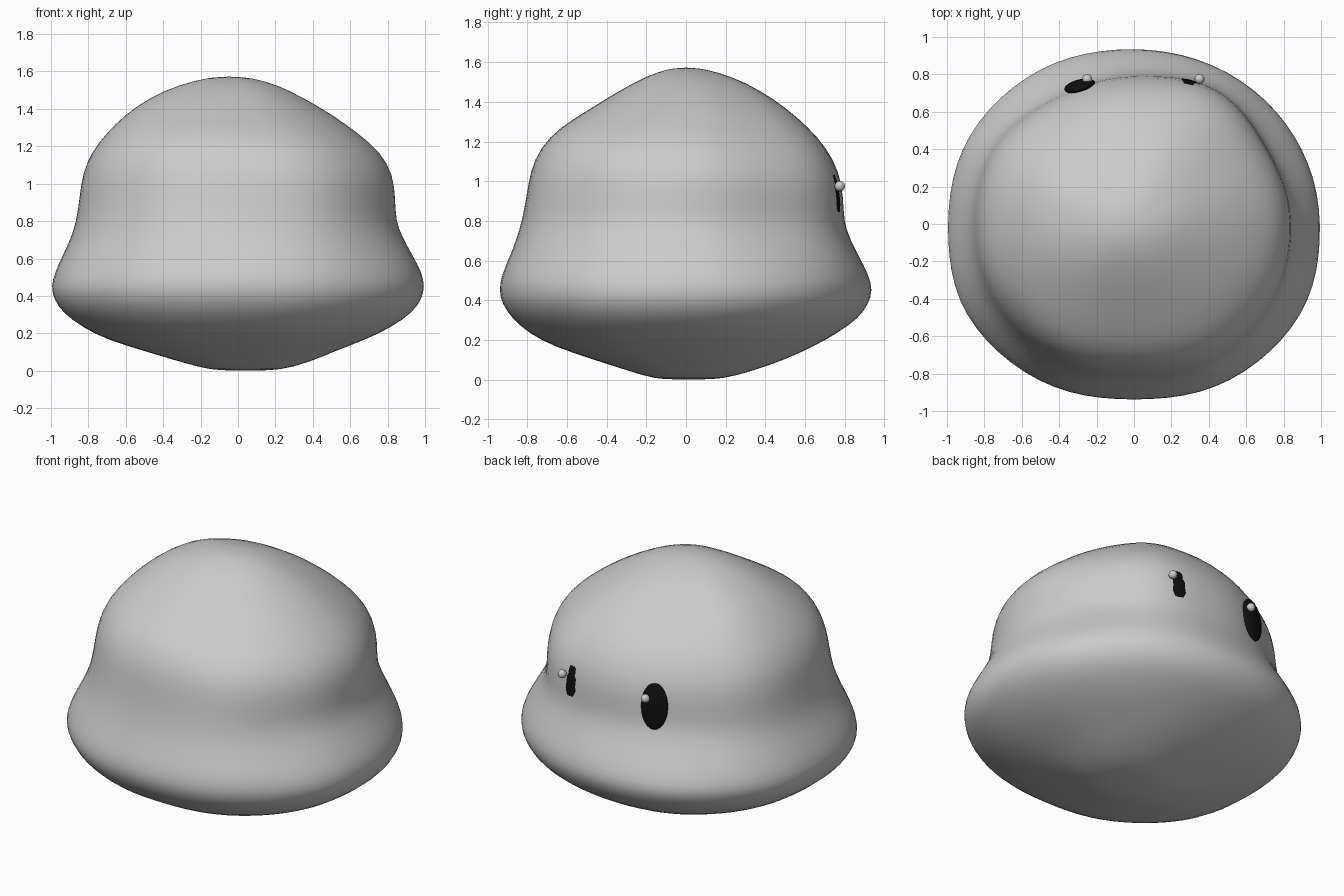
import bpy, bmesh, math

if "Cube" in bpy.data.objects:
    bpy.data.objects.remove(bpy.data.objects["Cube"])

# Height, then left / right / front / back extents of the blob
ROWS = [
    (0.003, -0.15, 0.23, -0.16, 0.19),
    (0.045, -0.30, 0.38, -0.29, 0.34),
    (0.105, -0.50, 0.52, -0.48, 0.51),
    (0.165, -0.70, 0.68, -0.66, 0.64),
    (0.23, -0.83, 0.82, -0.79, 0.76),
    (0.31, -0.94, 0.935, -0.88, 0.875),
    (0.38, -0.985, 0.985, -0.927, 0.922),
    (0.45, -1.003, 1.003, -0.946, 0.946),
    (0.53, -0.98, 0.985, -0.93, 0.925),
    (0.62, -0.938, 0.935, -0.89, 0.88),
    (0.71, -0.895, 0.885, -0.855, 0.835),
    (0.80, -0.867, 0.847, -0.828, 0.803),
    (0.92, -0.85, 0.845, -0.805, 0.803),
    (1.05, -0.835, 0.833, -0.787, 0.78),
    (1.17, -0.785, 0.765, -0.735, 0.715),
    (1.27, -0.705, 0.645, -0.64, 0.625),
    (1.37, -0.605, 0.505, -0.475, 0.51),
    (1.46, -0.475, 0.35, -0.33, 0.375),
    (1.53, -0.315, 0.21, -0.20, 0.23),
    (1.567, -0.16, 0.07, -0.09, 0.09),
]
SEGS = 36
# Radial lumpiness every 30 degrees, for the skirt and for the head
LOW = [1, 1, 1, 1, 1.02, 1.02, 1, 1.04, 1.03, 1, 1.03, 1.035]
HIGH = [1, .985, 1.045, .99, .975, 1.02, 1, 1.02, 1.03, 1, 1.045, 1.02]


def lump(table, a):
    t = a / (2 * math.pi) * 12
    i = int(t) % 12
    f = t - int(t)
    f = f * f * (3 - 2 * f)
    return table[i] * (1 - f) + table[(i + 1) % 12] * f


def finish(bm, name, color=None):
    bmesh.ops.recalc_face_normals(bm, faces=bm.faces)
    for f in bm.faces:
        f.smooth = True
    me = bpy.data.meshes.new(name)
    bm.to_mesh(me)
    bm.free()
    ob = bpy.data.objects.new(name, me)
    bpy.context.collection.objects.link(ob)
    if color:
        me.materials.append(color)
    return ob


# Body: lofted lumpy rings closed by a point at each end
bm = bmesh.new()
rings = []
for z, l, r, f, b in ROWS:
    k = min(1, max(0, (z - 0.45) / 0.35))
    ring = []
    for s in range(SEGS):
        a = 2 * math.pi * s / SEGS
        m = lump(LOW, a) * (1 - k) + lump(HIGH, a) * k
        x = (l + r) / 2 + (r - l) / 2 * math.cos(a) * m
        y = (f + b) / 2 + (b - f) / 2 * math.sin(a) * m
        ring.append(bm.verts.new((x, y, z)))
    rings.append(ring)
for lo, hi in zip(rings, rings[1:]):
    for s in range(SEGS):
        t = (s + 1) % SEGS
        bm.faces.new((lo[s], lo[t], hi[t], hi[s]))
for ring, p in ((rings[0], (0.04, 0.01, 0)), (rings[-1], (-0.05, 0, 1.573))):
    tip = bm.verts.new(p)
    for s in range(SEGS):
        bm.faces.new((ring[s], ring[(s + 1) % SEGS], tip))
body = finish(bm, "body")
sub = body.modifiers.new("smooth", 'SUBSURF')
sub.levels = sub.render_levels = 1

black = bpy.data.materials.new("eye_black")
black.diffuse_color = (0.005, 0.005, 0.005, 1)
black.use_nodes = True
black.node_tree.nodes["Principled BSDF"].inputs["Base Color"].default_value = black.diffuse_color

# Eyes on the back side, each with a small round highlight
for side, sx in (("left", -1), ("right", 1)):
    bm = bmesh.new()
    bmesh.ops.create_uvsphere(bm, u_segments=20, v_segments=12, radius=1)
    eye = finish(bm, side + "_eye", black)
    eye.scale = (0.085, 0.032, 0.145)
    eye.location = (0.29 * sx, 0.738, 0.92)
    eye.rotation_euler = (math.radians(6), 0, math.radians(-14 * sx))

    bm = bmesh.new()
    bmesh.ops.create_icosphere(bm, subdivisions=2, radius=0.027)
    glint = finish(bm, side + "_eye_highlight")
    glint.location = (0.05 + 0.3 * sx, 0.775, 0.975)
